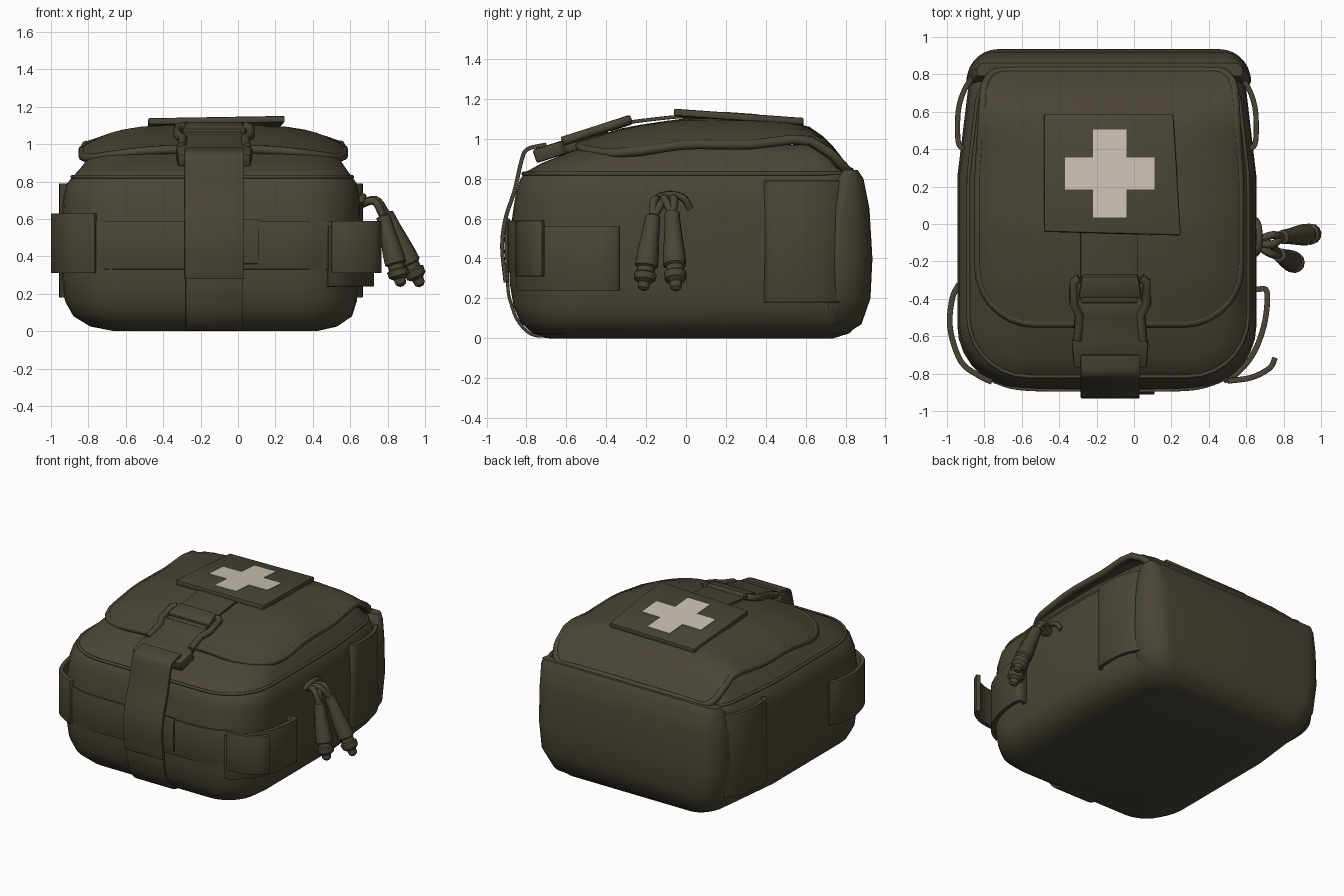
import bpy, bmesh, math
from mathutils import Vector

cube = bpy.data.objects.get("Cube")
if cube:
    bpy.data.objects.remove(cube)

def material(name, rgb):
    m = bpy.data.materials.new(name)
    m.use_nodes = True
    m.diffuse_color = (*rgb, 1)
    m.node_tree.nodes["Principled BSDF"].inputs["Base Color"].default_value = (*rgb, 1)
    return m

OLIVE = material("olive fabric", (0.068, 0.059, 0.037))
CREAM = material("cream print", (0.6, 0.54, 0.47))
MID = -0.13          # centre line of the pouch, the pulls hang off one side

def finish(name, bm, mat=OLIVE, angle=40, thick=0, offset=0, bevel=0):
    mesh = bpy.data.meshes.new(name)
    bm.to_mesh(mesh)
    bm.free()
    ob = bpy.data.objects.new(name, mesh)
    bpy.context.collection.objects.link(ob)
    mesh.materials.append(mat)
    bpy.ops.object.select_all(action="DESELECT")
    ob.select_set(True)
    bpy.context.view_layer.objects.active = ob
    if thick:
        mod = ob.modifiers.new("Thickness", "SOLIDIFY")
        mod.thickness, mod.offset = thick, offset
        bpy.ops.object.modifier_apply(modifier=mod.name)
    if bevel:
        mod = ob.modifiers.new("Soft edges", "BEVEL")
        mod.width, mod.segments, mod.limit_method = bevel, 2, "ANGLE"
        bpy.ops.object.modifier_apply(modifier=mod.name)
    bpy.ops.object.shade_smooth_by_angle(angle=math.radians(angle))

def smooth(pts, n=5):
    """Catmull-Rom curve through the points."""
    p = [Vector(q) for q in pts]
    p = [2 * p[0] - p[1]] + p + [2 * p[-1] - p[-2]]
    out = []
    for a, b, c, d in zip(p, p[1:], p[2:], p[3:]):
        for t in (i / n for i in range(n)):
            out.append(0.5 * (2 * b + (c - a) * t + (2 * a - 5 * b + 4 * c - d) * t * t
                              + (3 * b - a - 3 * c + d) * t ** 3))
    return out + [p[-2]]

def rounded(x0, x1, y0, y1, rf, rb, n=7):
    """Rounded rectangle with separate front and back corner radii."""
    corners = [(x0 + rf, y0 + rf, rf), (x1 - rf, y0 + rf, rf),
               (x1 - rb, y1 - rb, rb), (x0 + rb, y1 - rb, rb)]
    angles = [[math.pi * (1 + k / 2 + i / n / 2) for i in range(n + 1)] for k in range(4)]
    return [(cx + r * math.cos(a), cy + r * math.sin(a))
            for (cx, cy, r), arc in zip(corners, angles) for a in arc]

def subdivide(loop, step=0.09):
    out = []
    for (ax, ay), (bx, by) in zip(loop, loop[1:] + loop[:1]):
        n = max(1, int(math.hypot(bx - ax, by - ay) / step))
        out += [(ax + (bx - ax) * i / n, ay + (by - ay) * i / n) for i in range(n)]
    return out

def pinch(loop, amount):
    """Narrow an outline towards the back."""
    return [(MID + (x - MID) * (1 - amount * max(0, y - 0.25)), y) for x, y in loop]

def bridge(bm, rings, closed=True):
    for a, b in zip(rings, rings[1:]):
        n = len(a)
        for i in range(n if closed else n - 1):
            bm.faces.new((a[i], a[(i + 1) % n], b[(i + 1) % n], b[i]))

def cap(bm, rings):
    bridge(bm, rings)
    bm.faces.new(rings[0][::-1])
    bm.faces.new(rings[-1])

def loft(name, sections, narrow=0):
    """Stack of rounded rectangles: z, x0, x1, y0, y1, front r, back r."""
    bm = bmesh.new()
    rings = []
    for z, *s in sections:
        loop = rounded(*s)
        # a break point on each side where the narrowing starts
        loop = loop[:16] + [(s[1], max(0.25, s[2] + 0.05))] + loop[16:] + [(s[0], max(0.25, s[2] + 0.05))]
        rings.append([bm.verts.new((x, y, z)) for x, y in pinch(loop, narrow)])
    cap(bm, rings)
    finish(name, bm)

def strip(name, path, axis, lo, hi, thick=0.018):
    """Webbing that follows a path and spans lo..hi along one axis."""
    bm = bmesh.new()
    rings = [[bm.verts.new((*p[:axis], v, *p[axis:])) for v in (lo, hi)] for p in smooth(path)]
    bridge(bm, rings, closed=False)
    finish(name, bm, thick=thick, bevel=0.004)

def tube(name, pts, r, closed=False):
    cu = bpy.data.curves.new(name, "CURVE")
    cu.dimensions, cu.bevel_depth, cu.bevel_resolution, cu.use_fill_caps = "3D", r, 2, True
    sp = cu.splines.new("POLY")
    sp.points.add(len(pts) - 1)
    for pt, p in zip(sp.points, pts):
        pt.co = (*p, 1)
    sp.use_cyclic_u = closed
    tmp = bpy.data.objects.new("temp", cu)
    bpy.context.collection.objects.link(tmp)
    bm = bmesh.new()
    bm.from_mesh(tmp.evaluated_get(bpy.context.evaluated_depsgraph_get()).to_mesh())
    bpy.data.objects.remove(tmp)
    finish(name, bm, angle=60)

def plate(name, outline, height, thick, mat=OLIVE, bevel=0.0):
    """Flat outline laid on the surface z = height(x, y)."""
    bm = bmesh.new()
    bm.faces.new([bm.verts.new((x, y, height(x, y))) for x, y in outline])
    finish(name, bm, mat, 30, thick, -1, bevel)

# Main pouch and padded back panel
loft("pouch_body", [
    (0.0, -0.66, 0.42, -0.69, 0.74, 0.15, 0.12), (0.025, -0.79, 0.53, -0.77, 0.82, 0.22, 0.14),
    (0.08, -0.88, 0.61, -0.83, 0.87, 0.28, 0.17), (0.16, -0.925, 0.635, -0.865, 0.90, 0.32, 0.18),
    (0.28, -0.94, 0.65, -0.885, 0.905, 0.34, 0.18), (0.55, -0.945, 0.655, -0.88, 0.90, 0.34, 0.18),
    (0.72, -0.935, 0.65, -0.855, 0.88, 0.33, 0.18), (0.79, -0.915, 0.635, -0.835, 0.86, 0.32, 0.18),
    (0.83, -0.88, 0.605, -0.81, 0.84, 0.32, 0.18), (0.88, -0.835, 0.57, -0.72, 0.79, 0.30, 0.15),
    (0.94, -0.79, 0.53, -0.57, 0.73, 0.28, 0.12), (0.97, -0.74, 0.46, -0.46, 0.68, 0.25, 0.1)], 0.15)
tube("pouch_top_seam", [(x, y, 0.825) for x, y in
     pinch(subdivide(rounded(-0.885, 0.61, -0.815, 0.83, 0.32, 0.18)), 0.15)], 0.011, True)
loft("back_panel", [
    (0.02, -0.72, 0.44, 0.64, 0.80, 0.03, 0.1), (0.07, -0.81, 0.54, 0.67, 0.88, 0.03, 0.15),
    (0.2, -0.875, 0.61, 0.72, 0.925, 0.03, 0.17), (0.4, -0.895, 0.625, 0.735, 0.935, 0.03, 0.17),
    (0.65, -0.89, 0.62, 0.74, 0.92, 0.03, 0.15), (0.8, -0.87, 0.605, 0.76, 0.89, 0.03, 0.1),
    (0.845, -0.84, 0.58, 0.79, 0.86, 0.02, 0.04)])

# Domed lid with a rolled edge
PROFILE = [(-0.55, 0.985), (-0.3, 1.06), (0.0, 1.105), (0.35, 1.1), (0.58, 1.08),
           (0.66, 1.04), (0.74, 0.96), (0.84, 0.83)]

def lid_z(x, y):
    y = min(max(y, PROFILE[0][0]), PROFILE[-1][0])
    for (a, za), (b, zb) in zip(PROFILE, PROFILE[1:]):
        if y <= b:
            z = za + (zb - za) * (y - a) / (b - a)
            break
    fade = 1 - 0.9 * max(0, y - 0.35) / 0.49
    return z - 0.115 * min(abs(x - MID) / 0.7, 1) ** 4 * fade

rim = pinch(subdivide(rounded(-0.83, 0.565, -0.53, 0.82, 0.3, 0.1)), 0.09)
bm = bmesh.new()
rings = []
for s in (1, 0.95, 0.88, 0.8, 0.7, 0.55, 0.35, 0.12):
    ring = [(MID + (x - MID) * s, 0.15 + (y - 0.15) * s) for x, y in rim]
    rings.append([bm.verts.new((x, y, lid_z(x, y))) for x, y in ring])
bridge(bm, rings)
bm.faces.new(rings[-1])
finish("lid", bm, angle=50, thick=0.045, offset=-1)
tube("lid_rolled_edge", [(x, y, lid_z(x, y) - 0.02) for x, y in rim], 0.024, True)

# Patch with cross
def patch_z(x, y):
    return 1.145 - 0.07 * (y + 0.05) + 0.015 * (x - MID)

plate("lid_patch", [(-0.48, -0.04), (0.25, -0.06), (0.21, 0.59), (-0.48, 0.59)],
      patch_z, 0.035, bevel=0.008)
cross = []
for sx, sy in ((1, 1), (-1, 1), (-1, -1), (1, -1)):
    arm = [(0.24, 0.085), (0.09, 0.085), (0.09, 0.235)][::sx * sy]
    cross += [(MID + sx * x, 0.27 + sy * y) for x, y in arm]
plate("patch_cross", cross, lambda x, y: patch_z(x, y) + 0.004, 0.006, CREAM)

# Centre strap and buckle
S0, S1 = -0.285, 0.03
BX = (S0 + S1) / 2
strip("lid_strap", [(0.0, 1.115), (-0.15, 1.1), (-0.3, 1.08), (-0.42, 1.05)], 0, S0, 0.02)

def buckle_z(x, y):
    return 1.095 + 0.32 * (y + 0.3)

def mirrored(half):
    return [(BX + x, y) for x, y in half] + [(BX - x, y) for x, y in half[::-1]]

plate("buckle_body", mirrored([(0.195, -0.77), (0.205, -0.64), (0.17, -0.61), (0.155, -0.5),
      (0.19, -0.43), (0.16, -0.40)]), buckle_z, 0.07, bevel=0.012)
plate("buckle_crossbar", mirrored([(0.17, -0.40), (0.15, -0.28)]),
      lambda x, y: buckle_z(x, y) + 0.02, 0.05, bevel=0.012)
for name, s in (("left", 1), ("right", -1)):
    tube(f"{name}_buckle_arm", [(BX + s * x, y, buckle_z(0, y) - 0.005) for x, y in
         ((0.165, -0.29), (0.195, -0.31), (0.195, -0.43), (0.165, -0.49), (0.175, -0.62))], 0.024)
strip("buckle_strap", [(-0.7, 0.972), (-0.795, 0.948), (-0.825, 0.89), (-0.86, 0.74),
      (-0.905, 0.6), (-0.922, 0.46), (-0.905, 0.28)], 0, S0, S1, 0.02)
strip("lower_strap", [(-0.89, 0.6), (-0.895, 0.28), (-0.873, 0.16), (-0.838, 0.08),
      (-0.775, 0.02), (-0.69, 0.009)], 0, S0 + 0.005, S1 - 0.005, 0.016)
strip("strap_tail", [(-0.89, 0.6), (-0.902, 0.48), (-0.895, 0.36)], 0, 0.0, 0.11)

# Front band, corner loops and rear side tabs
strip("front_band", [(-0.79, -0.825), (-0.62, -0.88), (-0.3, -0.888), (0.05, -0.888),
      (0.33, -0.88), (0.5, -0.825)], 2, 0.33, 0.59, 0.016)
strip("right_corner_loop", [(-0.935, -0.32), (-0.972, -0.4), (-0.983, -0.56), (-0.925, -0.735),
      (-0.83, -0.81), (-0.76, -0.845)], 2, 0.31, 0.63, 0.03)
strip("left_corner_loop", [(0.655, -0.35), (0.71, -0.36), (0.7, -0.52), (0.645, -0.68),
      (0.56, -0.79), (0.48, -0.84)], 2, 0.24, 0.56, 0.03)
strip("left_loop_tail", [(0.755, -0.715), (0.725, -0.77), (0.63, -0.82), (0.5, -0.84)],
      2, 0.31, 0.59, 0.03)
for name, edge, s in (("left", 0.65, 1), ("right", -0.94, -1)):
    strip(f"{name}_rear_tab", [(edge + s * dx, y) for dx, y in ((-0.03, 0.4), (0.0, 0.44),
          (0.0, 0.6), (-0.03, 0.71), (-0.08, 0.79))], 2, 0.18, 0.79, 0.028)

# Zip pulls
def pull(name, top, bottom):
    top, axis = Vector(top), Vector(bottom) - Vector(top)
    turn = axis.to_track_quat("Z", "Y")
    bm = bmesh.new()
    rings = []
    for t, r in ((0, 0.02), (0.02, 0.038), (0.2, 0.042), (0.55, 0.056), (0.68, 0.058), (0.7, 0.045),
                 (0.76, 0.045), (0.78, 0.058), (0.86, 0.054), (0.9, 0.032), (0.97, 0.028), (1, 0.012)):
        rings.append([bm.verts.new(top + axis * t + turn @ Vector(
            (r * math.cos(a * math.pi / 6), r * math.sin(a * math.pi / 6), 0))) for a in range(12)])
    cap(bm, rings)
    finish(f"{name}_pull_handle", bm, angle=35)
    start = Vector((0.64, -0.1, 0.67))
    for side, k in (("front", -1), ("rear", 1)):
        mid = (start + top) / 2 + Vector((0.02, 0.025 * k, 0.05))
        tube(f"{name}_pull_{side}_cord", smooth([start, mid, top + axis * 0.03]), 0.021)

pull("rear", (0.79, -0.07, 0.635), (0.98, -0.05, 0.24))
pull("front", (0.775, -0.165, 0.62), (0.875, -0.215, 0.24))
tube("zip_slider_hood", smooth([(0.65, -0.16, 0.68), (0.665, -0.13, 0.71), (0.67, -0.07, 0.72),
     (0.665, -0.01, 0.70), (0.65, 0.02, 0.65)]), 0.018)
